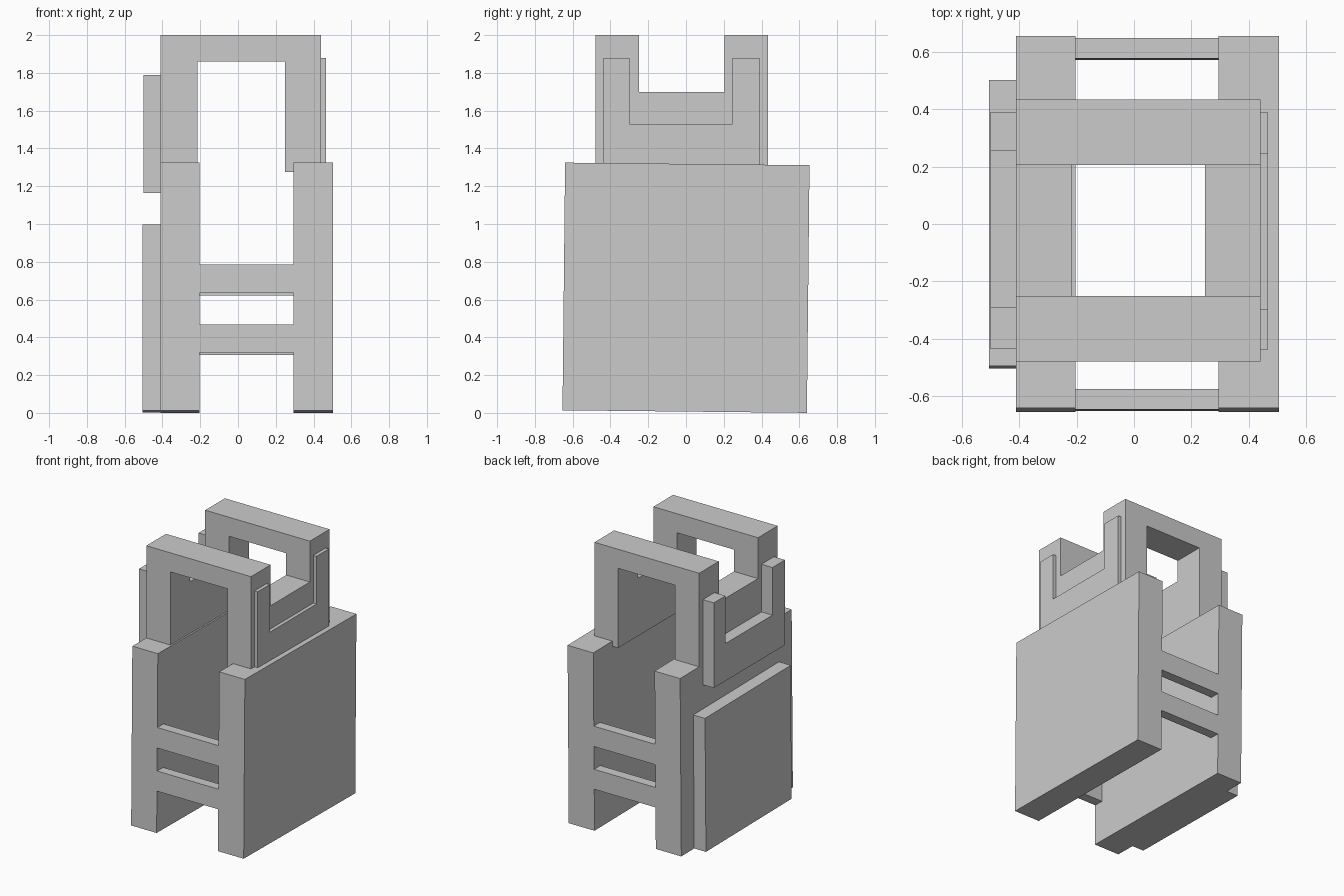
import bpy
import bmesh
from mathutils import Matrix, Vector

if "Cube" in bpy.data.objects:
    bpy.data.objects.remove(bpy.data.objects["Cube"])

# The lower body leans very slightly about the x axis
PIVOT = Vector((0, 0, 0.662))
LEAN = (Matrix.Translation(PIVOT) @ Matrix.Rotation(-0.0105, 4, 'X')
        @ Matrix.Translation(-PIVOT))


def prism(name, profile, x0, x1, lean=False):
    """Extrude a (y, z) outline from x0 to x1."""
    bm = bmesh.new()
    face = bm.faces.new([bm.verts.new((x0, y, z)) for y, z in profile])
    ext = bmesh.ops.extrude_face_region(bm, geom=[face])
    verts = [v for v in ext["geom"] if isinstance(v, bmesh.types.BMVert)]
    bmesh.ops.translate(bm, verts=verts, vec=(x1 - x0, 0, 0))
    bmesh.ops.recalc_face_normals(bm, faces=bm.faces)
    if lean:
        bm.transform(LEAN)
    mesh = bpy.data.meshes.new(name)
    bm.to_mesh(mesh)
    bm.free()
    obj = bpy.data.objects.new(name, mesh)
    bpy.context.collection.objects.link(obj)
    return obj


def box(name, x0, x1, y0, y1, z0, z1, lean=False):
    return prism(name, [(y0, z0), (y1, z0), (y1, z1), (y0, z1)], x0, x1, lean)


def u_plate(name, x0, x1, y_out, y_in, z0, z_notch, z1):
    """Upright plate with a rectangular notch in its top edge."""
    (a, d), (b, c) = y_out, y_in
    prism(name, [(a, z0), (d, z0), (d, z1), (c, z1),
                 (c, z_notch), (b, z_notch), (b, z1), (a, z1)], x0, x1)


# Lower side walls
for side, x0, x1 in (("left", -0.41, -0.203), ("right", 0.295, 0.504)):
    box(side + "_wall", x0, x1, -0.647, 0.647, 0.007, 1.318, True)

# Cross rails at front and back
for end, y0, y1 in (("front", -0.647, -0.575), ("back", 0.575, 0.647)):
    for level, z0, z1 in (("lower", 0.313, 0.46), ("upper", 0.628, 0.778)):
        box(f"{end}_{level}_rail", -0.203, 0.295, y0, y1, z0, z1, True)

# Outer plate on the left wall
box("left_outer_plate", -0.505, -0.41, -0.497, 0.497, 0.007, 0.991, True)

# Upper frame: notched side panels joined by two top bars
OUT, INNER = (-0.478, 0.433), (-0.25, 0.205)
for side, x0, x1 in (("left", -0.41, -0.215), ("right", 0.248, 0.44)):
    u_plate(side + "_upper_panel", x0, x1, OUT, INNER, 1.275, 1.7, 2.0)
for end, y0, y1 in (("front", OUT[0], INNER[0]), ("back", INNER[1], OUT[1])):
    box(end + "_top_bar", -0.215, 0.248, y0, y1, 1.86, 2.0)

# Notched outer plates on the upper frame
P_OUT, P_IN = (-0.437, 0.388), (-0.298, 0.245)
u_plate("right_notched_plate", 0.44, 0.466, P_OUT, P_IN, 1.255, 1.53, 1.88)
u_plate("left_notched_plate", -0.499, -0.41, (-0.435, 0.39), (-0.29, 0.255),
        1.165, 1.44, 1.79)
